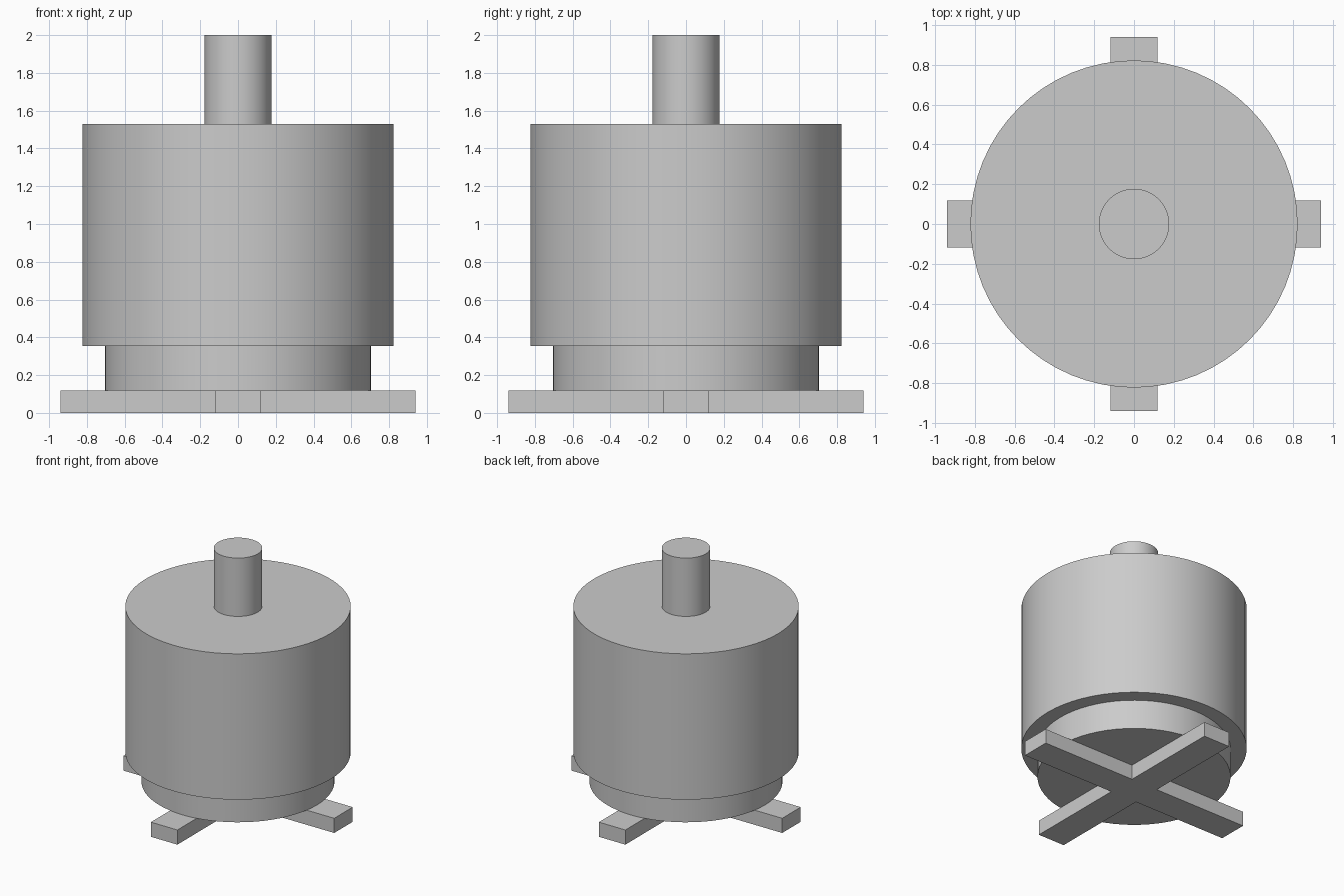
import bpy
import bmesh
import math

cube = bpy.data.objects.get("Cube")
if cube:
    bpy.data.objects.remove(cube, do_unlink=True)

grey = bpy.data.materials.new("plain grey")
grey.use_nodes = True
colour = (0.6, 0.6, 0.6, 1)
grey.diffuse_color = colour
grey.node_tree.nodes["Principled BSDF"].inputs["Base Color"].default_value = colour


def cylinder(name, radius, bottom, top):
    """Upright capped cylinder with smooth sides and crisp rims."""
    bpy.ops.mesh.primitive_cylinder_add(
        vertices=64, radius=radius, depth=top - bottom,
        location=(0, 0, (bottom + top) / 2))
    obj = bpy.context.object
    obj.name = name
    obj.data.materials.append(grey)
    bpy.ops.object.shade_smooth_by_angle(angle=math.radians(30))
    return obj


def cross(name, reach, half_width, height):
    """Flat four-armed cross, one outline extruded upward."""
    corner = [(reach, -half_width), (reach, half_width), (half_width, half_width)]
    bm = bmesh.new()
    verts = []
    for turn in range(4):
        c, s = round(math.cos(turn * math.pi / 2)), round(math.sin(turn * math.pi / 2))
        verts += [bm.verts.new((x * c - y * s, x * s + y * c, 0)) for x, y in corner]
    base = bm.faces.new(verts)
    grown = bmesh.ops.extrude_face_region(bm, geom=[base], use_keep_orig=True)
    raised = [v for v in grown["geom"] if isinstance(v, bmesh.types.BMVert)]
    bmesh.ops.translate(bm, verts=raised, vec=(0, 0, height))
    bmesh.ops.recalc_face_normals(bm, faces=bm.faces)
    mesh = bpy.data.meshes.new(name)
    bm.to_mesh(mesh)
    bm.free()
    mesh.materials.append(grey)
    obj = bpy.data.objects.new(name, mesh)
    bpy.context.collection.objects.link(obj)
    return obj


# Stacked round parts on a cross-shaped foot
cross("cross_foot", 0.94, 0.118, 0.118)
cylinder("lower_collar", 0.705, 0.118, 0.355)
cylinder("main_drum", 0.823, 0.355, 1.53)
cylinder("top_neck", 0.177, 1.53, 2.0)
